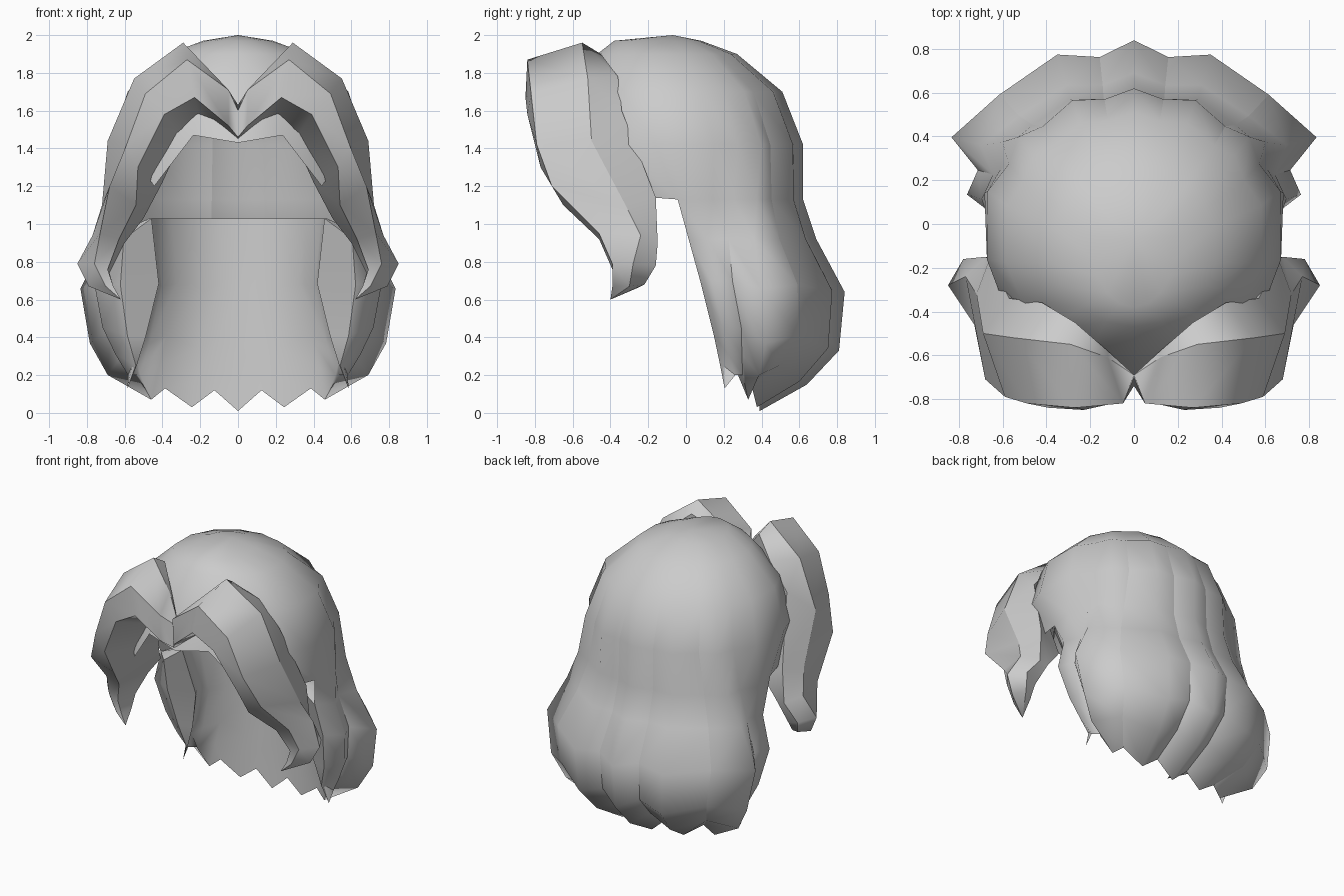
import bpy
import bmesh
from math import sin, cos, radians

default_cube = bpy.data.objects.get("Cube")
if default_cube:
    bpy.data.objects.remove(default_cube, do_unlink=True)

# One flat grey for all the hair
grey = bpy.data.materials.new("hair_grey")
grey.use_nodes = True
colour = (0.6, 0.6, 0.6, 1)
grey.diffuse_color = colour
grey.node_tree.nodes["Principled BSDF"].inputs["Base Color"].default_value = colour


def build_half(name, columns, creases, flip=False):
    """Skin neighbouring columns of points, then mirror the half across x."""
    bm = bmesh.new()
    shared = {}

    def vert(point):
        key = tuple(round(value, 4) for value in point)
        if key not in shared:
            shared[key] = bm.verts.new(key)
        return shared[key]

    for left, right in zip(columns, columns[1:]):
        for row in range(min(len(left), len(right)) - 1):
            corners = [left[row], left[row + 1], right[row + 1], right[row]]
            loop = list(dict.fromkeys(vert(point) for point in corners))
            if len(loop) > 2 and not bm.faces.get(loop):
                bm.faces.new(loop[::-1] if flip else loop)

    for face in bm.faces:
        face.smooth = True
    # Strand partings stay crisp
    for column in creases:
        for start, end in zip(column, column[1:]):
            edge = bm.edges.get((vert(start), vert(end))) if start != end else None
            if edge:
                edge.smooth = False

    mesh = bpy.data.meshes.new(name)
    bm.to_mesh(mesh)
    bm.free()
    mesh.materials.append(grey)
    obj = bpy.data.objects.new(name, mesh)
    bpy.context.collection.objects.link(obj)
    mirror = obj.modifiers.new("mirror", "MIRROR")
    mirror.use_axis[0] = True
    mirror.use_clip = True
    mirror.merge_threshold = 0.002


def ring_point(level, angle, scale=1.0):
    """Point on a half oval; angle zero is the back, a half turn the front."""
    z, middle, back, front, width = level
    c = cos(radians(angle))
    reach = back - middle if c > 0 else middle - front
    x = width * sin(radians(angle)) * scale
    return (0 if abs(x) < 0.001 else x, middle + reach * c * scale, z)


# Oval cross-sections from crown to tips: z, middle y, back y, front y, half width
crown_levels = [
    (2.0, -0.07, -0.07, -0.07, 0),
    (1.97, -0.1, 0.08, -0.38, 0.19),
    (1.9, -0.1, 0.27, -0.47, 0.38),
    (1.7, -0.05, 0.51, -0.62, 0.6),
    (1.42, 0, 0.62, -0.72, 0.69),
    (1.13, 0.05, 0.62, -0.4, 0.71),
]
length_levels = [
    (0.92, 0.08, 0.69, -0.27, 0.74),
    (0.64, 0.14, 0.84, -0.2, 0.83),
    (0.33, 0.2, 0.81, -0.1, 0.78),
    (0.15, 0.22, 0.64, 0, 0.7),
    (0.01, 0.22, 0.39, 0.15, 0.6),
]
lining_levels = [
    (1.03, 0.05, 0.44, -0.1, 0.47),
    (0.65, 0.15, 0.43, 0, 0.43),
    (0.33, 0.2, 0.41, 0.1, 0.5),
    (0.15, 0.21, 0.4, 0.13, 0.55),
]
valley_depth = [0, 0.01, 0.03, 0.05, 0.06, 0.06, 0.07, 0.09, 0.09, 0.08, 0]
spread = [0, 0, 0, 0, 0, 0.3, 0.7, 1, 1, 0.9, 0]

# Strands alternate ridge and valley: angle above, angle below, swell below, tip height
strands = [
    (0, 0, 1, 0.01),
    (12, 12, 1, 0.12),
    (24, 25, 1, 0.03),
    (40, 49, 1.08, 0.13),
    (50, 70, 1.07, 0.07),
    (62, 80, 0.96, 0.2),
    (76, 91, 0.92, 0.2),
    (103, 103, 0.77, 0.13),
]


def lift(point, tip):
    """Squeeze the length so that each strand ends at its own height."""
    x, y, z = point
    top = length_levels[0][0]
    if z < top:
        z = top - (top - z) * (top - tip) / (top - 0.01)
    return (x, y, z)


first = len(crown_levels)
shell, lining = [], []
for index, (above, below, swell, tip) in enumerate(strands):
    is_valley = index in (1, 3, 5)
    column = []
    for level, depth, t in zip(crown_levels + length_levels, valley_depth, spread):
        scale = (1 - depth * is_valley) * (1 + (swell - 1) * t)
        angle = above + (below - above) * t
        column.append(lift(ring_point(level, angle, scale), tip))
    shell.append(column)
    inner = [lift(ring_point(level, below), tip) for level in lining_levels]
    lining.append([column[first]] + inner + [column[-1]])
valleys = [shell[1][3:], shell[3][3:], shell[5][first:]]
front_edge = [shell[-1][first]] + shell[-1][first:]
lining_rim = [column[1] for column in lining]

# Crown continues round to the forehead and stops at the hairline
for angle, hairline in ((120, 1.14), (140, 1.2), (160, 1.47), (180, 1.43)):
    levels = crown_levels if angle == 120 else crown_levels[:-1]
    column = [ring_point(level, angle) for level in levels]
    column[-1] = column[-1][:2] + (hairline,)
    shell.append(column)

build_half("back_hair", shell, valleys, flip=True)
build_half("hair_lining", lining + [front_edge], [lining[-1], front_edge, lining_rim])

# Swept fringe: back seam, crest, front top, front bottom and inside at each station
fringe_stations = [
    [(0, -.69, 1.62), (0, -.69, 1.63), (0, -.7, 1.6), (0, -.74, 1.46), (0, -.7, 1.45)],
    [(.12, -.58, 1.75), (.12, -.61, 1.78), (.05, -.82, 1.71), (.05, -.81, 1.52), (.1, -.6, 1.52)],
    [(.27, -.45, 1.9), (.29, -.55, 1.96), (.27, -.84, 1.87), (.23, -.85, 1.67), (.2, -.52, 1.54)],
    [(.42, -.36, 1.78), (.55, -.52, 1.77), (.49, -.82, 1.69), (.39, -.84, 1.58), (.3, -.45, 1.44)],
    [(.57, -.34, 1.6), (.69, -.5, 1.44), (.59, -.79, 1.42), (.53, -.77, 1.3), (.4, -.34, 1.22)],
    [(.66, -.16, 1.14), (.72, -.32, 1.1), (.68, -.71, 1.2), (.54, -.65, 1.1), (.5, -.17, 1.03)],
    [(.68, -.15, .9), (.77, -.24, .94), (.73, -.46, .95), (.63, -.46, .92), (.6, -.17, .9)],
    [(.78, -.16, .78), (.85, -.28, .79), (.76, -.39, .79), (.69, -.39, .76), (.68, -.2, .74)],
]
tip = (0.62, -0.4, 0.6)
knuckle = [(0.74, -0.22, 0.68), (0.79, -0.3, 0.67), (0.7, -0.39, 0.67),
           (0.66, -0.39, 0.67), (0.67, -0.26, 0.66)]
rails = [list(rail) + [tip] for rail in zip(*fringe_stations, knuckle)]
build_half("fringe", rails + rails[:1], rails, flip=True)
